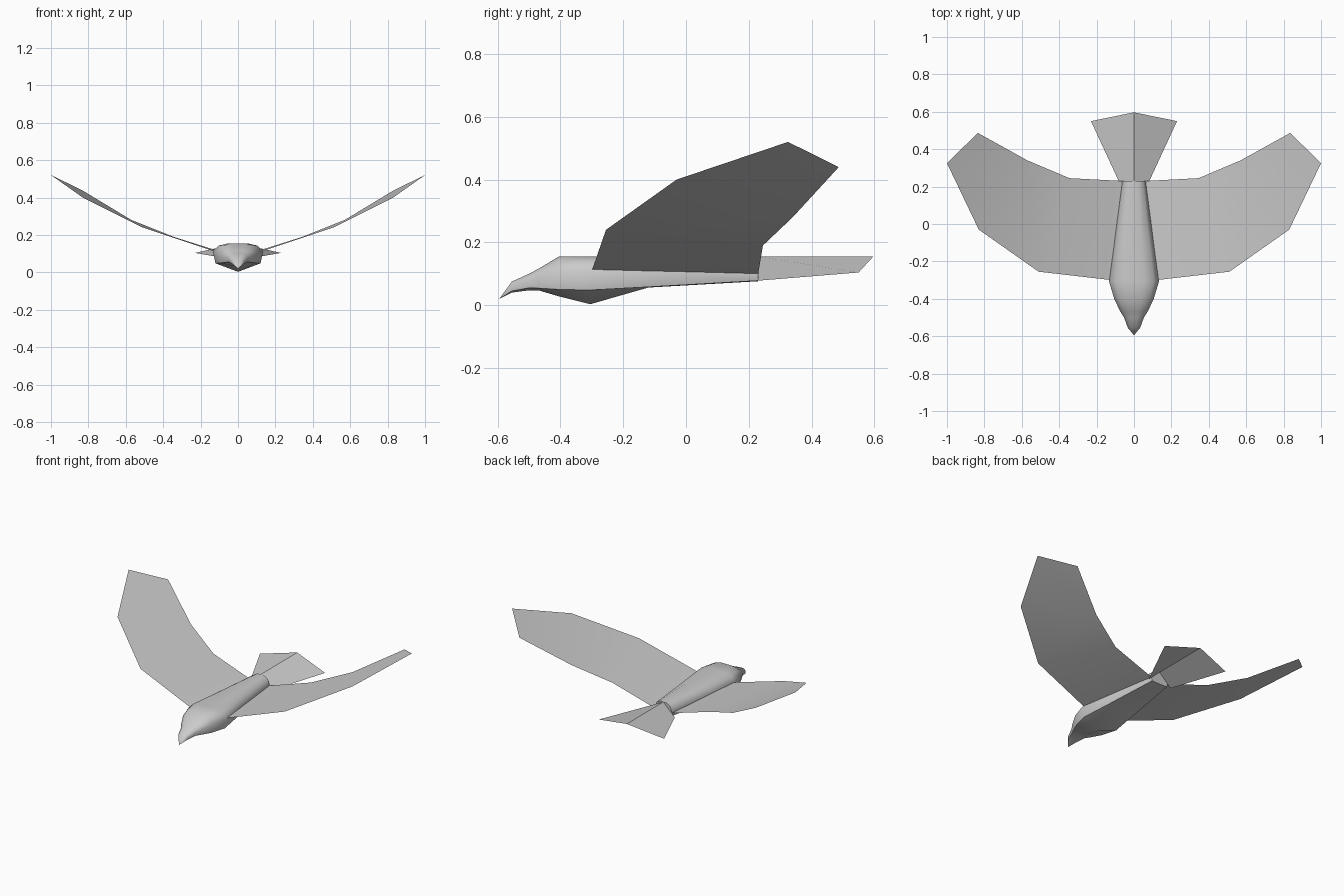
import bpy
import bmesh
import math

cube = bpy.data.objects.get("Cube")
if cube:
    bpy.data.objects.remove(cube)

# One plain grey plumage colour
grey = bpy.data.materials.new("plumage_grey")
grey.use_nodes = True
colour = (0.6, 0.6, 0.6, 1)
grey.diffuse_color = colour
grey.node_tree.nodes["Principled BSDF"].inputs["Base Color"].default_value = colour


def finish(bm, name, angle):
    mesh = bpy.data.meshes.new(name)
    bm.to_mesh(mesh)
    bm.free()
    mesh.materials.append(grey)
    obj = bpy.data.objects.new(name, mesh)
    bpy.context.collection.objects.link(obj)
    bpy.ops.object.select_all(action='DESELECT')
    obj.select_set(True)
    bpy.context.view_layer.objects.active = obj
    bpy.ops.object.shade_smooth_by_angle(angle=math.radians(angle))
    return obj


def sheet(name, edge_a, edge_b, side):
    """Single-layer strip of quads between two edges, mirrored by side."""
    bm = bmesh.new()
    rows = [[bm.verts.new((side * x, y, z)) for x, y, z in e]
            for e in (edge_a, edge_b)]
    a, b = rows
    for i in range(len(a) - 1):
        bm.faces.new((a[i], a[i + 1], b[i + 1], b[i]))
    bm.normal_update()
    for f in bm.faces:
        if f.normal.z < 0:
            f.normal_flip()
    return finish(bm, name, 40)


# Body stations: y, half width, top, side height, lower corner, keel
stations = [
    (-0.555, 0.033, 0.075, 0.060, 0.045, 0.040),
    (-0.500, 0.053, 0.100, 0.078, 0.055, 0.047),
    (-0.470, 0.072, 0.116, 0.088, 0.054, 0.047),
    (-0.405, 0.104, 0.155, 0.108, 0.050, 0.028),
    (-0.305, 0.134, 0.155, 0.112, 0.048, 0.003),
    (-0.120, 0.108, 0.155, 0.108, 0.058, 0.056),
    (0.230, 0.062, 0.155, 0.104, 0.078, 0.076),
]
bm = bmesh.new()
rings = []
for y, w, top, mid, low, keel in stations:
    half = [(0.38 * w, top), (0.78 * w, mid + 0.72 * (top - mid)),
            (w, mid), (0.9 * w, low)]
    outline = [(0, top)] + half + [(0, keel)]
    outline += [(-x, z) for x, z in reversed(half)]
    rings.append([bm.verts.new((x, y, z)) for x, z in outline])
for r, s in zip(rings, rings[1:]):
    for i in range(len(r)):
        j = (i + 1) % len(r)
        bm.faces.new((r[i], r[j], s[j], s[i]))
# Beak fan and rump cap
beak = bm.verts.new((0, -0.595, 0.02))
for i in range(len(rings[0])):
    bm.faces.new((beak, rings[0][(i + 1) % len(rings[0])], rings[0][i]))
bm.faces.new(rings[-1])
bmesh.ops.recalc_face_normals(bm, faces=bm.faces)
finish(bm, "body", 50)

# Wings: leading and trailing edges from root to tip
leading = [(0.12, -0.30, 0.11), (0.51, -0.255, 0.24),
           (0.83, -0.03, 0.40), (1.0, 0.325, 0.52)]
trailing = [(0.06, 0.23, 0.10), (0.345, 0.245, 0.19),
            (0.57, 0.34, 0.28), (0.835, 0.487, 0.44)]
for side, label in ((1, "left"), (-1, "right")):
    sheet(label + "_wing", leading, trailing, side)

# Tail: a tent-shaped fan folded along the centre ridge
ridge = [(0, 0.23, 0.155), (0, 0.597, 0.155)]
rim = [(0.082, 0.23, 0.078), (0.23, 0.55, 0.104)]
for side, label in ((1, "left"), (-1, "right")):
    sheet(label + "_tail", ridge, rim, side)
